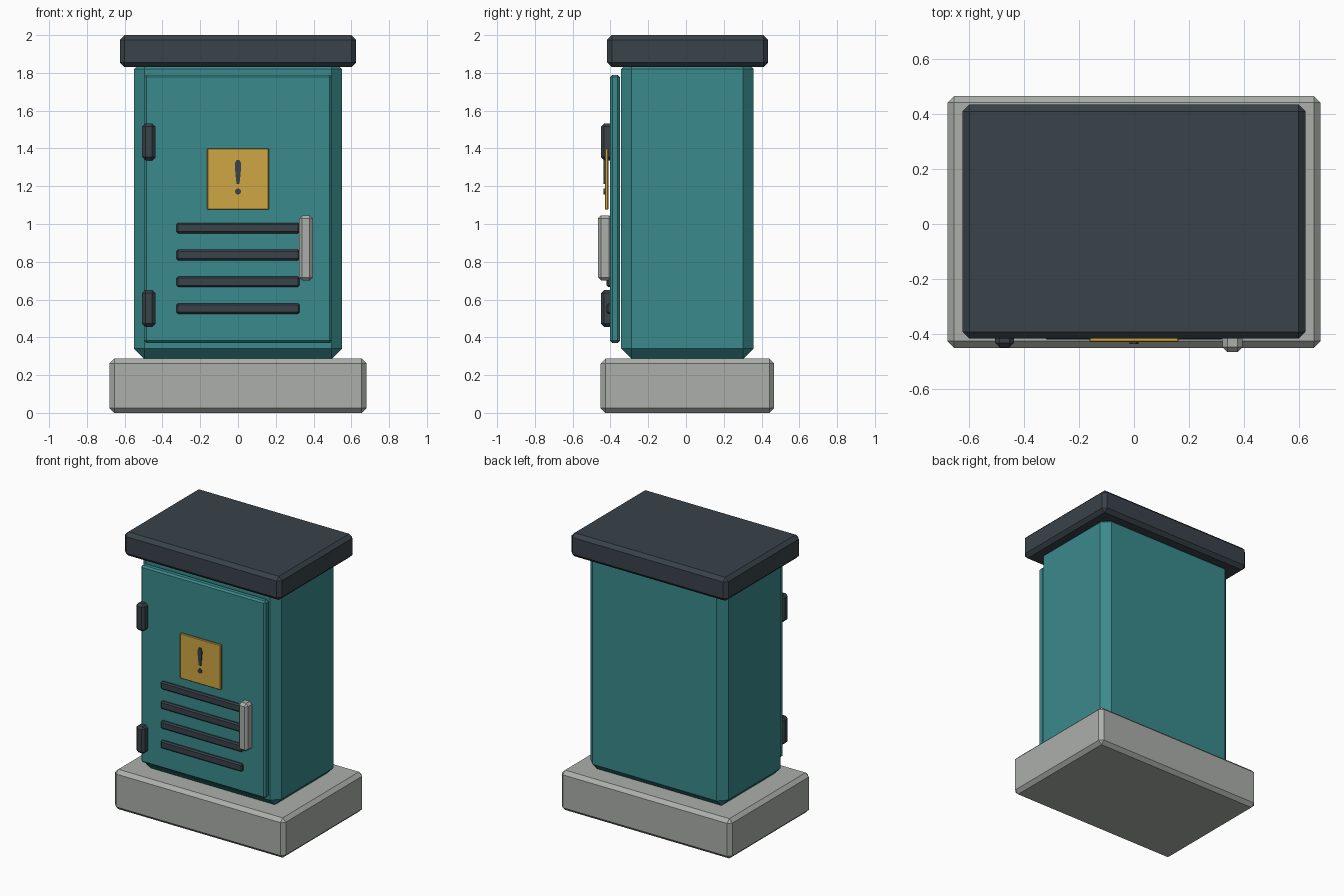
import bpy
import bmesh
import math

default = bpy.data.objects.get("Cube")
if default:
    bpy.data.objects.remove(default, do_unlink=True)


def make_material(name, rgb):
    mat = bpy.data.materials.new(name)
    mat.use_nodes = True
    mat.diffuse_color = (*rgb, 1)
    mat.node_tree.nodes["Principled BSDF"].inputs["Base Color"].default_value = (*rgb, 1)
    return mat


TEAL = make_material("teal paint", (0.042, 0.255, 0.262))
CONCRETE = make_material("pale grey", (0.41, 0.43, 0.405))
DARK = make_material("dark slate", (0.041, 0.055, 0.067))
YELLOW = make_material("warning yellow", (0.62, 0.39, 0.056))


def finish(name, bm, mat):
    bmesh.ops.recalc_face_normals(bm, faces=bm.faces)
    mesh = bpy.data.meshes.new(name)
    bm.to_mesh(mesh)
    bm.free()
    mesh.materials.append(mat)
    obj = bpy.data.objects.new(name, mesh)
    bpy.context.collection.objects.link(obj)
    return obj


def block(name, xs, ys, zs, chamfer, mat):
    """Box between the given limits, with every edge chamfered."""
    bm = bmesh.new()
    bmesh.ops.create_cube(bm, size=1)
    for v in bm.verts:
        for axis, (low, high) in enumerate((xs, ys, zs)):
            v.co[axis] = low if v.co[axis] < 0 else high
    bmesh.ops.bevel(bm, geom=bm.edges[:], offset=chamfer, segments=1,
                    affect='EDGES', profile=0.5)
    return finish(name, bm, mat)


def plate(name, outline, front, back, mat):
    """Flat outline in x and z, given thickness along y."""
    bm = bmesh.new()
    face = bm.faces.new([bm.verts.new((x, back, z)) for x, z in outline])
    grown = bmesh.ops.extrude_face_region(bm, geom=[face])
    for item in grown["geom"]:
        if isinstance(item, bmesh.types.BMVert):
            item.co.y = front
    return finish(name, bm, mat)


# Plinth, cabinet and roof
block("plinth", (-0.68, 0.68), (-0.452, 0.467), (0, 0.287), 0.025, CONCRETE)
block("cabinet_body", (-0.55, 0.55), (-0.343, 0.358), (0.285, 1.875), 0.055, TEAL)
block("roof", (-0.625, 0.625), (-0.418, 0.435), (1.83, 2.0), 0.025, DARK)

# Door with hinges and handle
block("door", (-0.497, 0.497), (-0.402, -0.35), (0.37, 1.79), 0.012, TEAL)
for label, z in (("lower", 0.553), ("upper", 1.435)):
    block(label + "_hinge", (-0.507, -0.437), (-0.45, -0.385),
          (z - 0.098, z + 0.098), 0.017, DARK)
block("door_handle", (0.322, 0.396), (-0.467, -0.39), (0.7, 1.046), 0.018, CONCRETE)

# Ventilation slats
for i in range(4):
    z = 0.552 + i * 0.142
    block(f"vent_slat_{i + 1}", (-0.326, 0.326), (-0.421, -0.39),
          (z - 0.028, z + 0.028), 0.009, DARK)

# Warning plate with its hazard mark: a tapered drop above a dot
block("warning_plate", (-0.163, 0.163), (-0.43, -0.411), (1.076, 1.4), 0.004, YELLOW)
side = [(0.008, 1.213), (0.013, 1.26), (0.017, 1.305), (0.015, 1.325), (0.008, 1.34)]
drop = side + [(-x, z) for x, z in reversed(side)]
dot = [(0.016 * math.cos(a), 1.172 + 0.016 * math.sin(a))
       for a in (math.tau * i / 16 for i in range(16))]
plate("hazard_mark_drop", drop, -0.437, -0.429, DARK)
plate("hazard_mark_dot", dot, -0.437, -0.429, DARK)
